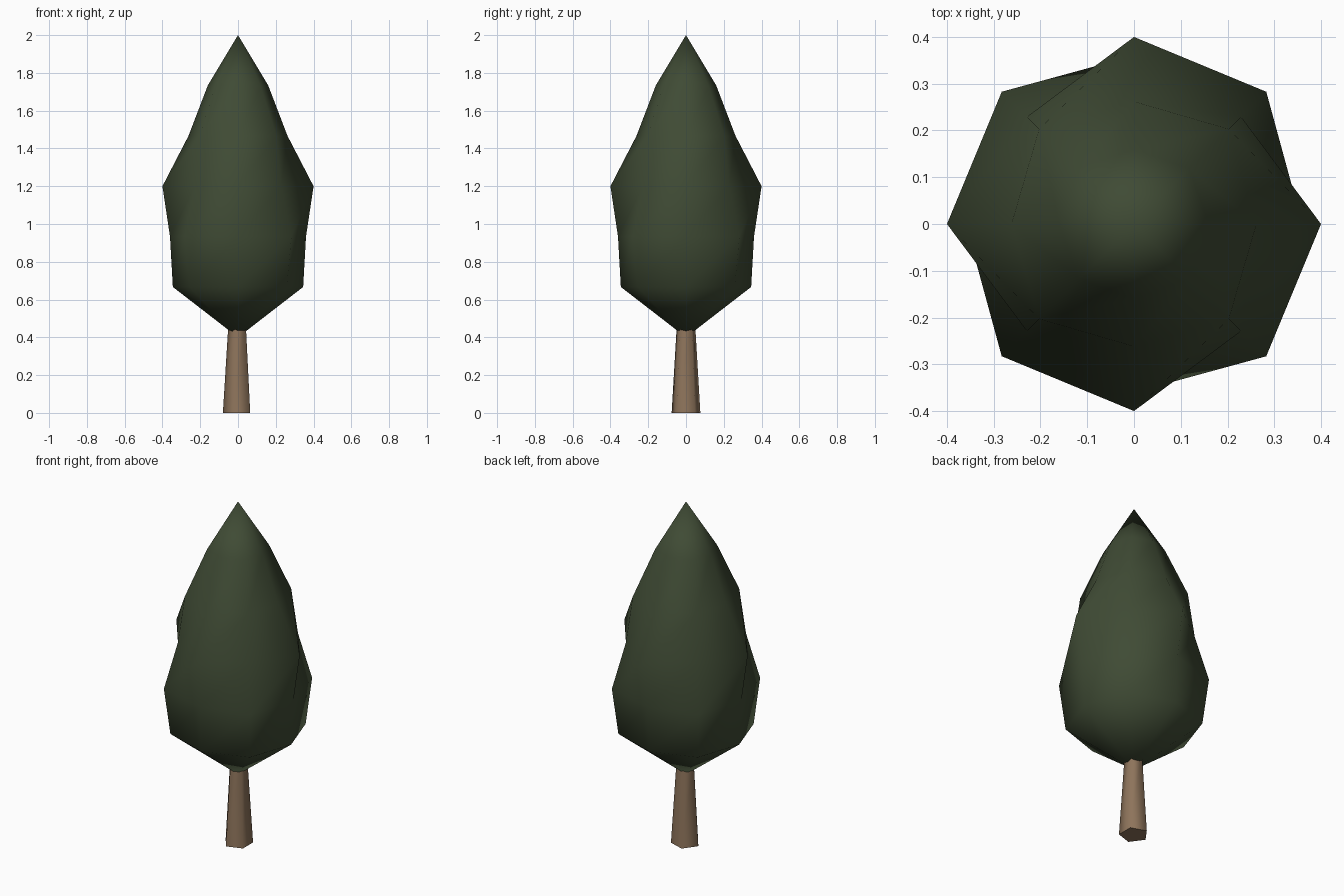
import bpy
import bmesh
import math

cube = bpy.data.objects.get("Cube")
if cube:
    bpy.data.objects.remove(cube, do_unlink=True)


def make_material(name, rgb):
    mat = bpy.data.materials.new(name)
    mat.use_nodes = True
    colour = (*rgb, 1.0)
    mat.diffuse_color = colour
    bsdf = mat.node_tree.nodes["Principled BSDF"]
    bsdf.inputs["Base Color"].default_value = colour
    bsdf.inputs["Roughness"].default_value = 0.9
    return mat


def finish(name, bm, mat, angle):
    bmesh.ops.recalc_face_normals(bm, faces=bm.faces)
    mesh = bpy.data.meshes.new(name)
    bm.to_mesh(mesh)
    bm.free()
    mesh.materials.append(mat)
    obj = bpy.data.objects.new(name, mesh)
    bpy.context.collection.objects.link(obj)
    bpy.ops.object.select_all(action="DESELECT")
    obj.select_set(True)
    bpy.context.view_layer.objects.active = obj
    bpy.ops.object.shade_smooth_by_angle(angle=math.radians(angle))
    return obj


def ring(bm, radii, z, start=0.0):
    """Ring of vertices, one for each radius."""
    step = math.tau / len(radii)
    return [bm.verts.new((r * math.cos(start + i * step),
                          r * math.sin(start + i * step), z))
            for i, r in enumerate(radii)]


leaf_green = make_material("leaf green", (0.05, 0.07, 0.035))
bark_brown = make_material("bark brown", (0.27, 0.175, 0.105))

# Foliage: eight columns, alternating between two profiles
BOTTOM, TOP = 0.4, 2.0
straight = [0.345, 0.36, 0.4, 0.262, 0.16]
diagonal = [0.365, 0.4, 0.324, 0.287, 0.167]
step = (TOP - BOTTOM) / (len(straight) + 1)

bm = bmesh.new()
rings = [ring(bm, [a, b] * 4, BOTTOM + step * (k + 1))
         for k, (a, b) in enumerate(zip(straight, diagonal))]
base = bm.verts.new((0, 0, BOTTOM))
tip = bm.verts.new((0, 0, TOP))
for i in range(8):
    j = (i + 1) % 8
    bm.faces.new((base, rings[0][j], rings[0][i]))
    bm.faces.new((tip, rings[-1][i], rings[-1][j]))
    for low, high in zip(rings, rings[1:]):
        bm.faces.new((low[i], low[j], high[j]))
        bm.faces.new((low[i], high[j], high[i]))
finish("foliage", bm, leaf_green, 180)

# Trunk: tapered five-sided post running up into the foliage
bm = bmesh.new()
foot = ring(bm, [0.08] * 5, 0.0, math.pi)
head = ring(bm, [0.049] * 5, 0.5, math.pi)
bm.faces.new(foot)
bm.faces.new(head)
for i in range(5):
    j = (i + 1) % 5
    bm.faces.new((foot[i], foot[j], head[j], head[i]))
finish("trunk", bm, bark_brown, 80)
